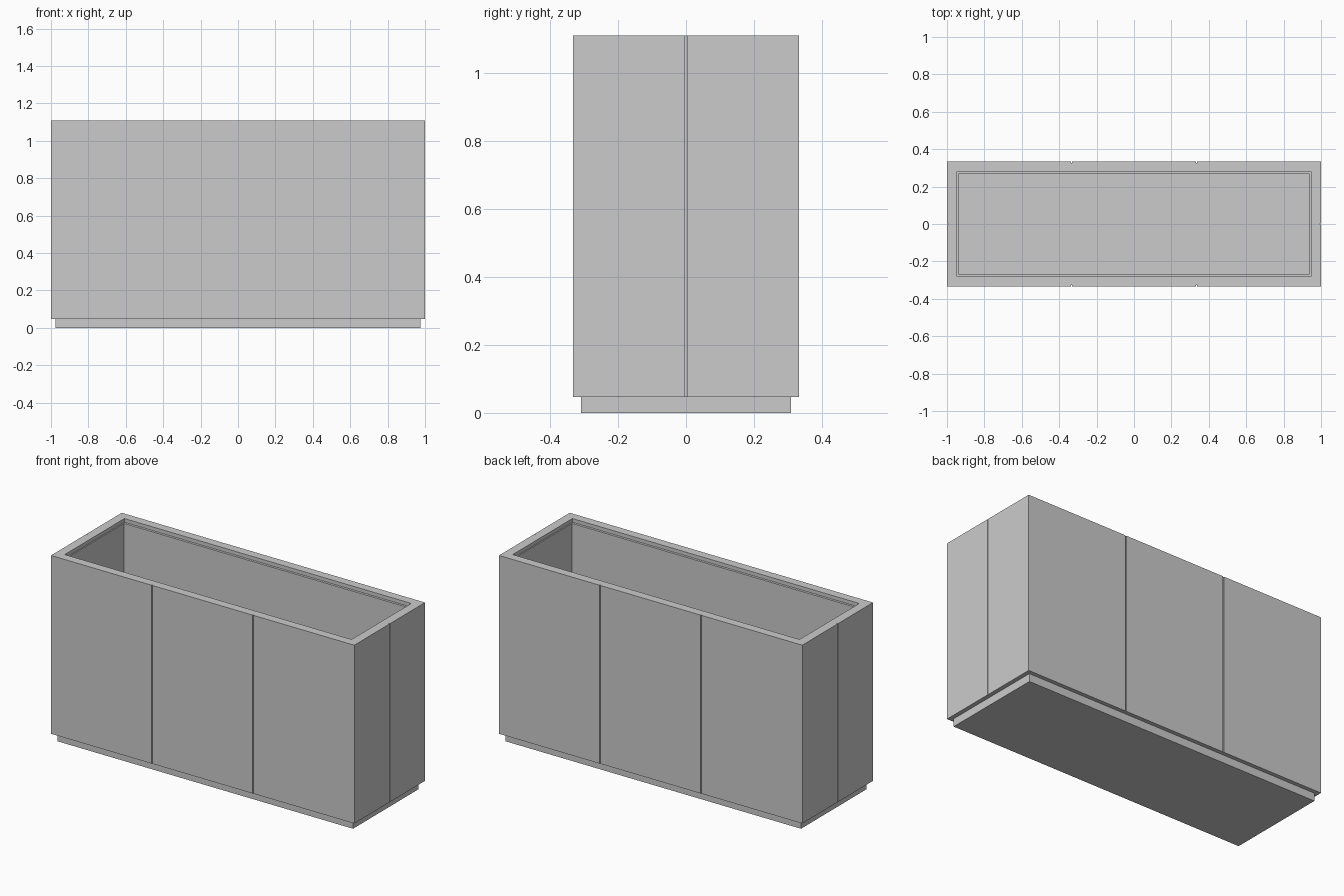
import bpy

if "Cube" in bpy.data.objects:
    bpy.data.objects.remove(bpy.data.objects["Cube"])


def box(name, x, y, z):
    """Box from (min, max) pairs along each axis."""
    spans = (x, y, z)
    bpy.ops.mesh.primitive_cube_add(size=1, location=[(a + b) / 2 for a, b in spans])
    ob = bpy.context.object
    ob.name = name
    ob.scale = [b - a for a, b in spans]
    bpy.ops.object.transform_apply(location=True, rotation=False, scale=True)
    return ob


def cut(target, cutter):
    cutter.hide_render = True
    mod = target.modifiers.new("cut", 'BOOLEAN')
    mod.operation = 'DIFFERENCE'
    mod.solver = 'EXACT'
    mod.object = cutter
    bpy.context.view_layer.objects.active = target
    bpy.ops.object.modifier_apply(modifier=mod.name)
    bpy.data.objects.remove(cutter, do_unlink=True)


W, D = 1.0, 0.333          # half width and half depth
BOTTOM, TOP = 0.047, 1.11
GAP, DEEP = 0.003, 0.006   # half width and depth of the panel joints

# Outer planter shell with open top
shell = box("planter_shell", (-W, W), (-D, D), (BOTTOM, TOP))
cut(shell, box("cavity", (-0.946, 0.946), (-0.281, 0.281), (0.075, TOP + 0.1)))

# Vertical panel joints: two on each long side, one on each end
for s in (-1, 1):
    for x in (-1 / 3, 1 / 3):
        y = sorted((s * (D - DEEP), s * (D + 0.02)))
        cut(shell, box("joint", (x - GAP, x + GAP), y, (0, TOP + 0.1)))
    x = sorted((s * (W - DEEP), s * (W + 0.02)))
    cut(shell, box("joint", x, (-GAP, GAP), (0, TOP + 0.1)))

# Inner liner, set slightly below the rim
liner = box("inner_liner", (-0.946, 0.946), (-0.281, 0.281), (0.075, TOP - 0.022))
cut(liner, box("liner_cavity", (-0.939, 0.939), (-0.267, 0.267), (0.09, TOP + 0.1)))

# Recessed plinth
box("plinth", (-0.975, 0.975), (-0.309, 0.309), (0, BOTTOM))
